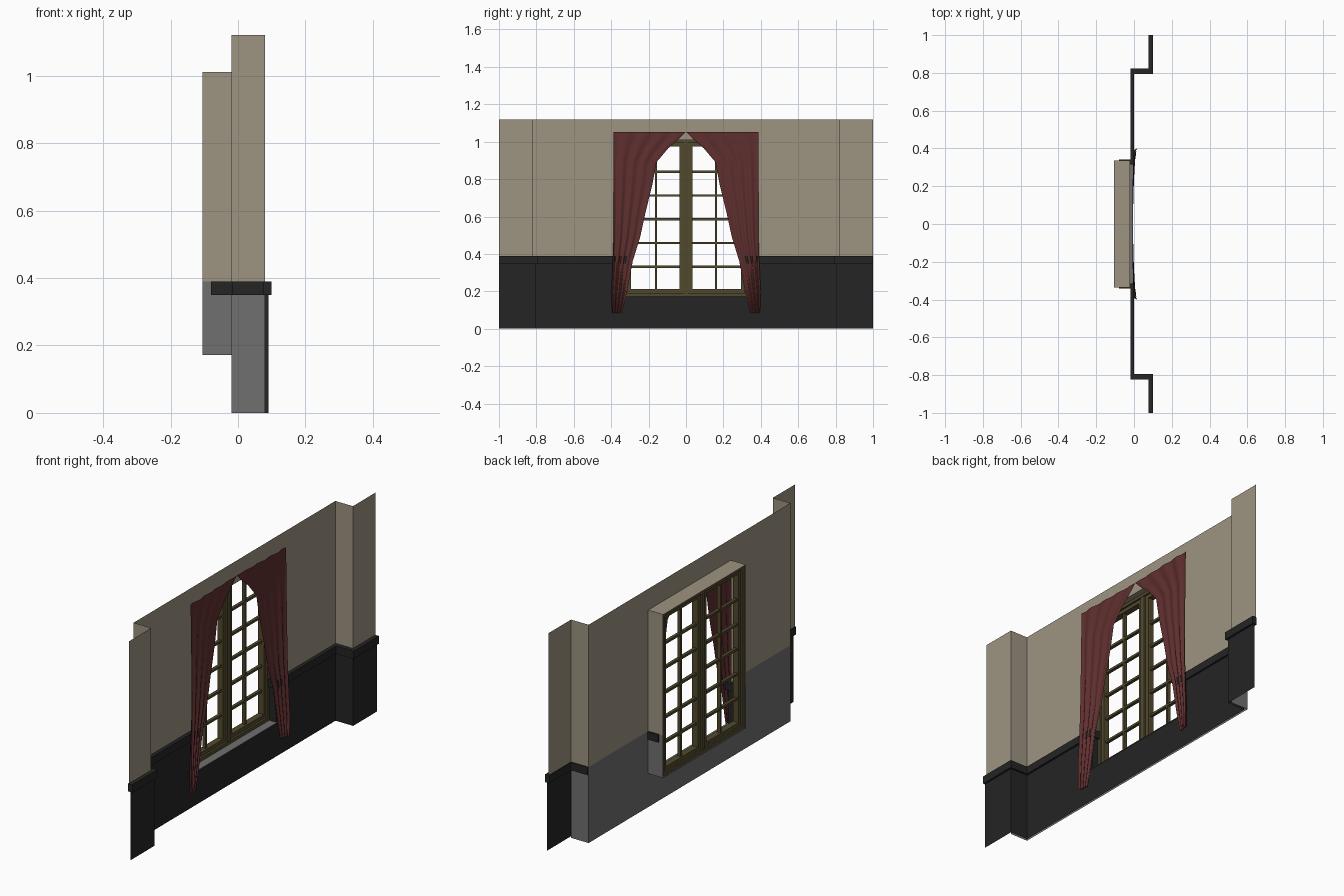
import bpy, bmesh, math

if "Cube" in bpy.data.objects:
    bpy.data.objects.remove(bpy.data.objects["Cube"])


def material(name, rgb):
    m = bpy.data.materials.new(name)
    m.diffuse_color = (*rgb, 1)
    m.use_nodes = True
    m.node_tree.nodes["Principled BSDF"].inputs["Base Color"].default_value = m.diffuse_color
    return m


BEIGE = material("beige plaster", (0.34, 0.295, 0.22))
GREY = material("grey masonry", (0.16, 0.16, 0.16))
DARK = material("dark panelling", (0.018, 0.018, 0.018))
OLIVE = material("olive wood", (0.085, 0.068, 0.027))
RED = material("red cloth", (0.115, 0.028, 0.028))


def finish(name, bm, mat):
    """Make an object of the +y half and mirror it across y = 0."""
    me = bpy.data.meshes.new(name)
    bm.to_mesh(me)
    bm.free()
    me.materials.append(mat)
    ob = bpy.data.objects.new(name, me)
    bpy.context.collection.objects.link(ob)
    mod = ob.modifiers.new("mirror", 'MIRROR')
    mod.use_axis = (False, True, False)
    mod.merge_threshold = 0.0005
    return ob


def sheets(name, mat, strips):
    """Upright sheets: each strip is (plan path, bottom, top)."""
    bm = bmesh.new()
    for path, z0, z1 in strips:
        for (xa, ya), (xb, yb) in zip(path, path[1:]):
            bm.faces.new([bm.verts.new(c) for c in
                          ((xa, ya, z0), (xb, yb, z0), (xb, yb, z1), (xa, ya, z1))])
    bmesh.ops.remove_doubles(bm, verts=bm.verts, dist=1e-5)
    return finish(name, bm, mat)


def boxes(name, mat, items):
    """Boxes given as (x0, x1, y0, y1, z0, z1)."""
    bm = bmesh.new()
    for x0, x1, y0, y1, z0, z1 in items:
        vs = bmesh.ops.create_cube(bm, size=1)["verts"]
        for v in vs:
            v.co = (x1 if v.co.x > 0 else x0, y1 if v.co.y > 0 else y0,
                    z1 if v.co.z > 0 else z0)
    return finish(name, bm, mat)


W, SILL, HEAD, RAIL, TOP = 0.335, 0.175, 1.01, 0.39, 1.12

# Upper plaster wall, stepping forward at the ends
sheets("upper_wall", BEIGE, [
    ([(-.02, W), (-.02, .818), (.08, .818), (.08, 1)], RAIL, TOP),
    ([(-.02, 0), (-.02, W)], HEAD, TOP),
    ([(-.105, W), (-.02, W)], RAIL, HEAD)])
boxes("reveal_head", BEIGE, [(-.105, -.02, 0, W, HEAD - .002, HEAD + .001)])

# Lower masonry and window sill
sheets("lower_wall", GREY, [
    ([(-.02, W), (-.02, .818), (.08, .818)], 0, RAIL),
    ([(-.02, 0), (-.02, W)], 0, SILL),
    ([(-.105, W), (-.02, W)], SILL, RAIL)])
boxes("window_sill", GREY, [(-.105, -.006, 0, W, SILL - .003, SILL)])

# Dark wainscot in front of the masonry, turning into the window opening
sheets("wainscot", DARK, [
    ([(-.08, .325), (-.01, .325)], SILL, .36),
    ([(-.01, .325), (-.01, .805), (.09, .805), (.09, 1)], 0, .36),
    ([(-.01, 0), (-.01, .325)], 0, SILL - .002)])

# Chair rail
boxes("chair_rail", DARK, [
    (-.08, 0, .315, .342, .35, RAIL),
    (-.018, 0, .342, .795, .35, RAIL),
    (-.018, .10, .795, .824, .35, RAIL),
    (.076, .10, .824, 1, .35, RAIL)])

# Fixed window frame
boxes("window_frame", OLIVE, [
    (-.10, -.05, .312, .334, SILL, 1.008),
    (-.10, -.05, 0, .312, SILL, .192),
    (-.10, -.05, 0, .312, .993, 1.008)])

# Hinged sashes with a cover strip in the middle
boxes("window_sash", OLIVE, [
    (-.092, -.06, .295, .312, .192, .993),
    (-.092, -.06, .004, .036, .192, .993),
    (-.092, -.06, .036, .295, .192, .212),
    (-.092, -.06, .036, .295, .975, .993),
    (-.098, -.052, 0, .012, .192, .993)])

# Glazing bars
bars = [(-.086, -.068, .155, .167, .212, .975)]
for i in range(1, 6):
    z = .205 + i * .127
    bars.append((-.085, -.069, .036, .295, z - .006, z + .006))
boxes("glazing_bars", OLIVE, bars)

# Draped curtain: inner and outer edge (z, inner y, outer y), with folds
edge = [(1.053, 0, .387), (1.01, .043, .387), (.965, .095, .387), (.89, .158, .387),
        (.77, .18, .387), (.62, .217, .387), (.49, .245, .388), (.36, .285, .392),
        (.20, .315, .40), (.085, .342, .396)]
bm = bmesh.new()
NU, SUB = 40, 3
rows = []
for (za, ia, oa), (zb, ib, ob_) in zip(edge, edge[1:]):
    for s in range(SUB):
        t = s / SUB
        rows.append((za + (zb - za) * t, ia + (ib - ia) * t, oa + (ob_ - oa) * t))
rows.append(edge[-1])
grid = []
for z, yi, yo in rows:
    drop = (1.053 - z) / .968
    line = []
    for j in range(NU + 1):
        u = j / NU
        amp = (.004 + .004 * drop) * (.4 + .6 * u)
        x = -.008 + .010 * u + .006 * drop + amp * math.sin(u * 8 * math.pi + 1.5 * drop)
        line.append(bm.verts.new((x, yi + (yo - yi) * u, z)))
    grid.append(line)
for a, b in zip(grid, grid[1:]):
    for j in range(NU):
        bm.faces.new((a[j], b[j], b[j + 1], a[j + 1]))
for f in bm.faces:
    f.smooth = True
finish("curtain", bm, RED)
